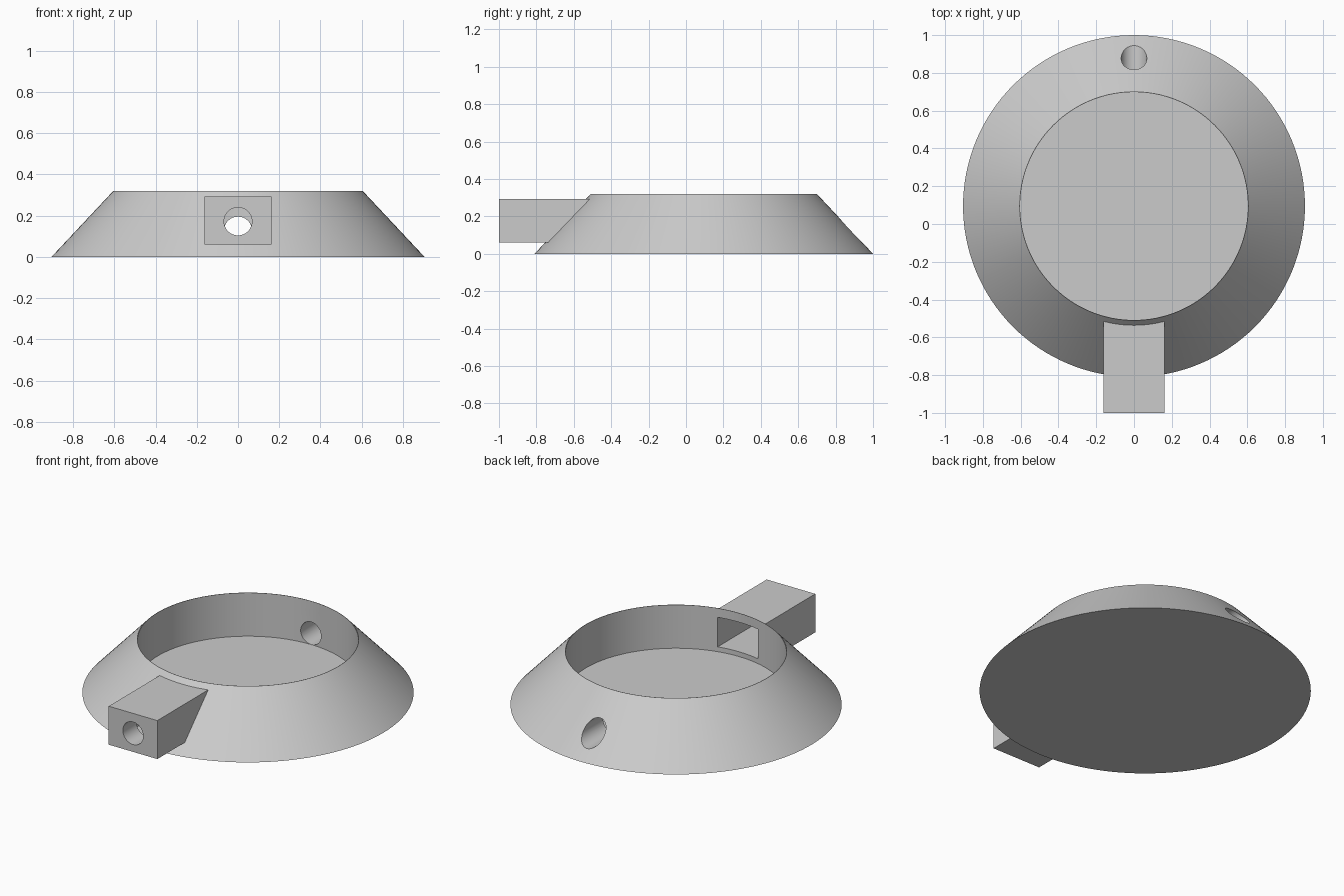
import bpy
import math

if "Cube" in bpy.data.objects:
    bpy.data.objects.remove(bpy.data.objects["Cube"], do_unlink=True)

CENTRE_Y = 0.095   # axis of the round dish
BASE_R, RIM_R, HEIGHT = 0.905, 0.605, 0.32
FLOOR_Z = 0.058
HOLE_R = 0.068
SEGMENTS = 128

grey = bpy.data.materials.new("plain grey")
grey.use_nodes = True
colour = (0.6, 0.6, 0.6, 1)
grey.diffuse_color = colour
grey.node_tree.nodes["Principled BSDF"].inputs["Base Color"].default_value = colour


def finish(name):
    obj = bpy.context.object
    obj.name = name
    obj.data.materials.append(grey)
    return obj


def box(name, half_width, y0, y1, z0, z1):
    bpy.ops.mesh.primitive_cube_add(size=1, location=(0, (y0 + y1) / 2, (z0 + z1) / 2))
    obj = finish(name)
    obj.scale = (2 * half_width, y1 - y0, z1 - z0)
    bpy.ops.object.transform_apply(location=False, rotation=False, scale=True)
    return obj


def bore(name, y0, y1, z):
    bpy.ops.mesh.primitive_cylinder_add(vertices=48, radius=HOLE_R, depth=y1 - y0,
                                        location=(0, (y0 + y1) / 2, z),
                                        rotation=(math.pi / 2, 0, 0))
    return finish(name)


def combine(target, other, operation):
    mod = target.modifiers.new(other.name, "BOOLEAN")
    mod.operation = operation
    mod.solver = "EXACT"
    mod.object = other
    bpy.context.view_layer.objects.active = target
    bpy.ops.object.modifier_apply(modifier=mod.name)
    bpy.data.objects.remove(other, do_unlink=True)


# Sloped round body
bpy.ops.mesh.primitive_cone_add(vertices=SEGMENTS, radius1=BASE_R, radius2=RIM_R,
                                depth=HEIGHT, location=(0, CENTRE_Y, HEIGHT / 2))
dish = finish("dish_with_spout")

# Square spout joined to the front
combine(dish, box("spout", 0.162, -1.0, -0.4, 0.06, 0.292), "UNION")

# Round cavity
bpy.ops.mesh.primitive_cylinder_add(vertices=SEGMENTS, radius=RIM_R - 0.002, depth=0.5,
                                    location=(0, CENTRE_Y, FLOOR_Z + 0.25))
combine(dish, finish("cavity"), "DIFFERENCE")

# Square channel inside the spout, and the round holes front and back
combine(dish, box("channel", 0.134, -0.87, -0.3, 0.087, 0.265), "DIFFERENCE")
combine(dish, bore("spout_hole", -1.1, -0.8, 0.172), "DIFFERENCE")
combine(dish, bore("back_hole", 0.6, 1.1, 0.127), "DIFFERENCE")

# Smooth round surfaces with sharp edges
bpy.ops.object.select_all(action="DESELECT")
dish.select_set(True)
bpy.context.view_layer.objects.active = dish
bpy.ops.object.shade_smooth_by_angle(angle=math.radians(25))
